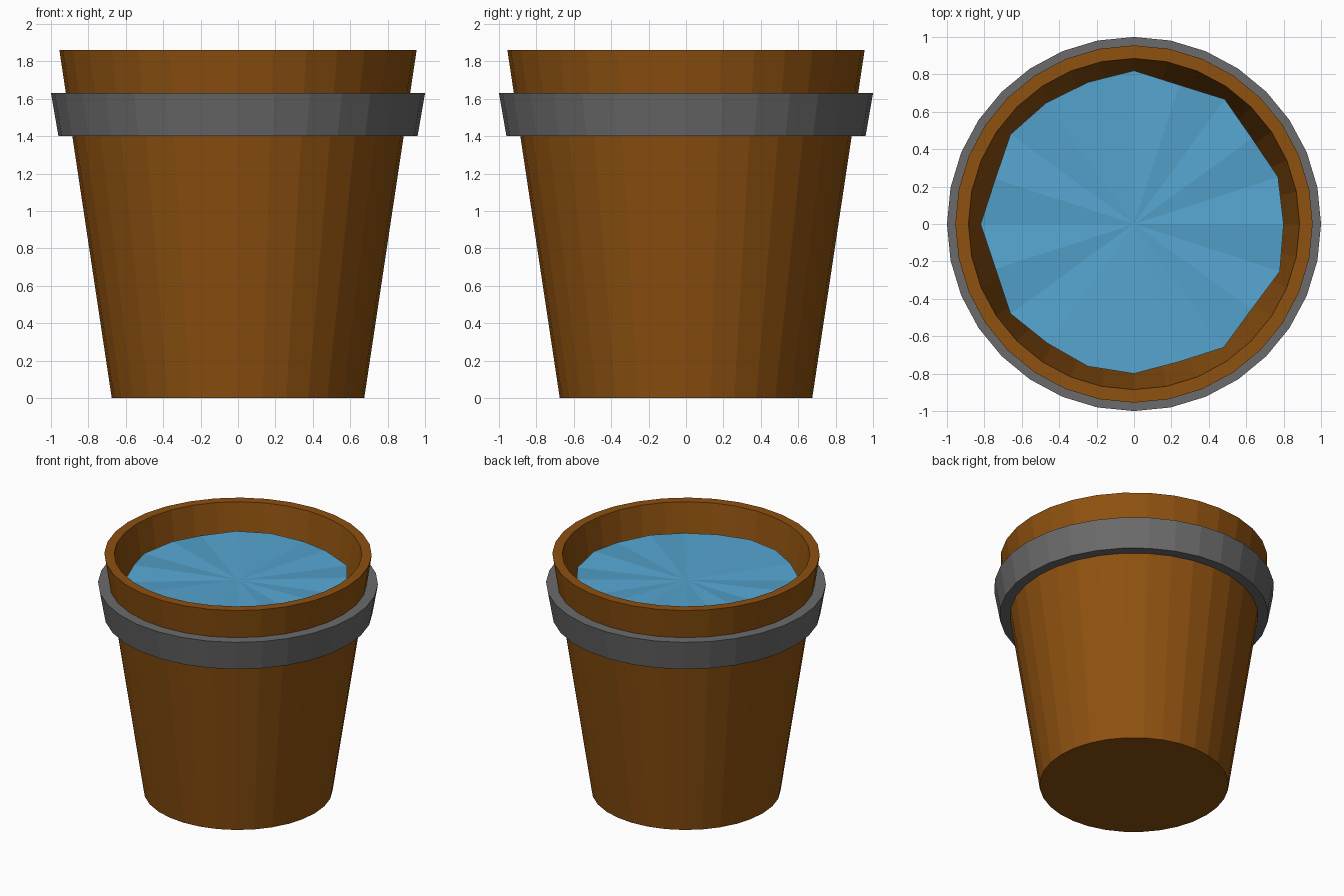
import bpy, bmesh, math

if "Cube" in bpy.data.objects:
    bpy.data.objects.remove(bpy.data.objects["Cube"])

SIDES = 32


def material(name, colour):
    m = bpy.data.materials.new(name)
    m.diffuse_color = (*colour, 1)
    m.use_nodes = True
    m.node_tree.nodes["Principled BSDF"].inputs["Base Color"].default_value = m.diffuse_color
    return m


def make_object(name, bm, mat):
    bmesh.ops.recalc_face_normals(bm, faces=bm.faces)
    mesh = bpy.data.meshes.new(name)
    bm.to_mesh(mesh)
    bm.free()
    mesh.materials.append(mat)
    ob = bpy.data.objects.new(name, mesh)
    bpy.context.collection.objects.link(ob)
    return ob


def lathe(name, profile, mat, closed):
    """Spin (radius, z) points; closed joins last to first, otherwise ends are capped."""
    bm = bmesh.new()
    rings = []
    for r, z in profile:
        rings.append([bm.verts.new((r * math.cos(2 * math.pi * i / SIDES),
                                    r * math.sin(2 * math.pi * i / SIDES), z))
                      for i in range(SIDES)])
    pairs = list(zip(rings, rings[1:]))
    if closed:
        pairs.append((rings[-1], rings[0]))
    else:
        bm.faces.new(rings[0])
        bm.faces.new(rings[-1])
    for a, b in pairs:
        for i in range(SIDES):
            j = (i + 1) % SIDES
            bm.faces.new((a[i], a[j], b[j], b[i]))
    return make_object(name, bm, mat)


wood = material("brown wood", (0.27, 0.082, 0.005))
metal = material("grey metal", (0.145, 0.145, 0.145))
blue = material("water blue", (0.09, 0.37, 0.62))

# Tapered hollow bucket with a flat rim
lathe("bucket", [(0.675, 0), (0.955, 1.86), (0.885, 1.86), (0.62, 0.1)], wood, False)

# Metal band round the upper part
lathe("band", [(0.96, 1.40), (1.0, 1.63), (0.91, 1.63), (0.876, 1.40)], metal, True)

# Uneven water surface: a 20-sided fan, long spokes dip slightly
radii = [0.80, 0.81, 0.78, 0.825, 0.782, 0.82, 0.797, 0.80, 0.816, 0.78,
         0.82, 0.778, 0.816, 0.788, 0.80, 0.80, 0.775, 0.816, 0.777, 0.82]
bm = bmesh.new()
centre = bm.verts.new((0, 0, 1.655))
edge = []
for i, r in enumerate(radii):
    a = math.radians(18 * i)
    z = 1.645 if r > 0.805 else 1.668
    edge.append(bm.verts.new((r * math.cos(a), r * math.sin(a), z)))
for i in range(20):
    bm.faces.new((centre, edge[i], edge[(i + 1) % 20]))
make_object("water", bm, blue)
